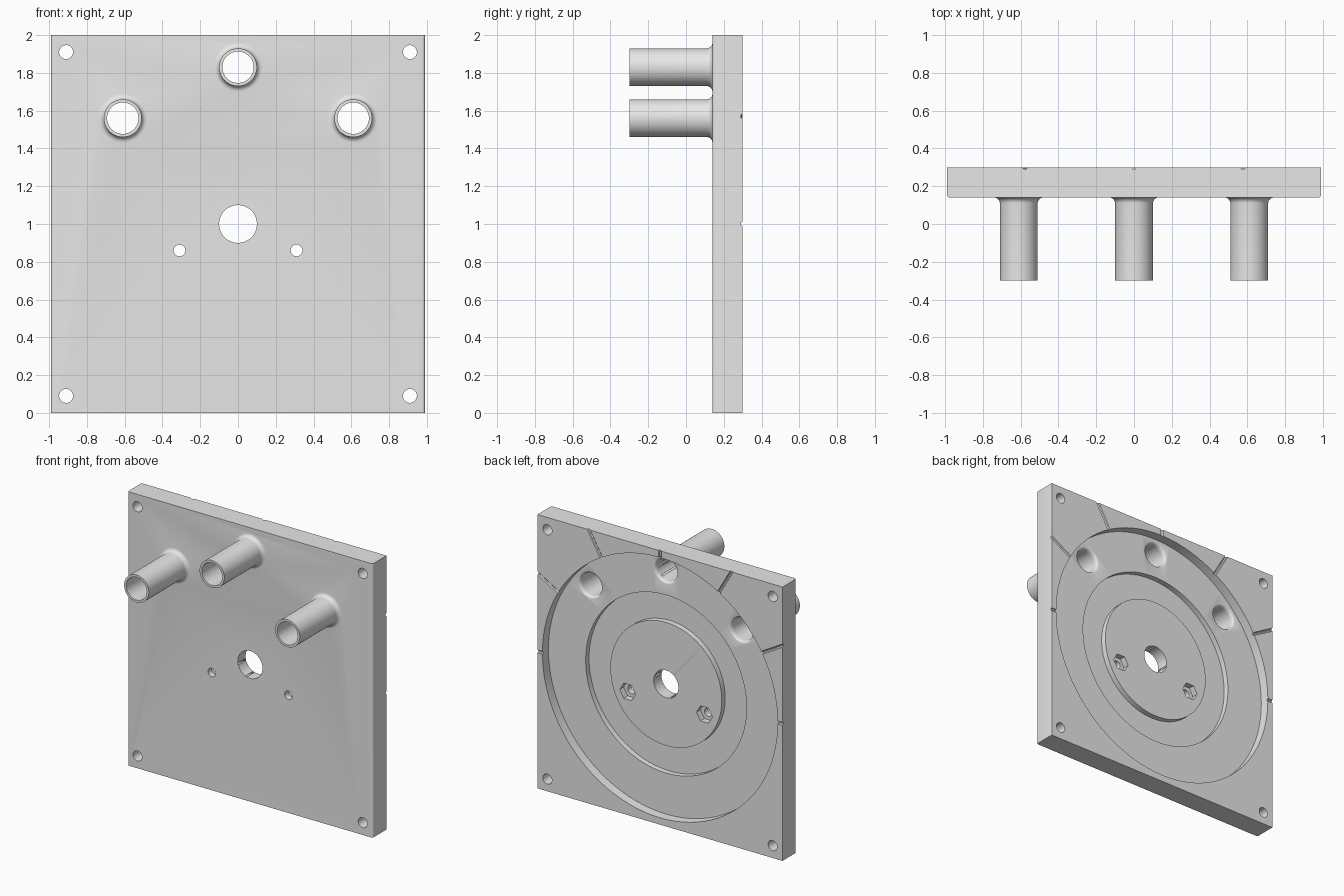
import bpy, bmesh, math
from mathutils import Matrix, Vector

cube = bpy.data.objects.get("Cube")
if cube:
    bpy.data.objects.remove(cube, do_unlink=True)

FRONT, BACK, FLOOR, GROOVE = 0.14, 0.30, 0.23, 0.19
MID = 1.0

grey = bpy.data.materials.new("plain grey")
grey.use_nodes = True
grey.diffuse_color = (0.8, 0.8, 0.8, 1)
grey.node_tree.nodes["Principled BSDF"].inputs["Base Color"].default_value = (0.8, 0.8, 0.8, 1)


def add_object(name, bm):
    bmesh.ops.recalc_face_normals(bm, faces=bm.faces)
    mesh = bpy.data.meshes.new(name)
    bm.to_mesh(mesh)
    bm.free()
    mesh.materials.append(grey)
    obj = bpy.data.objects.new(name, mesh)
    bpy.context.collection.objects.link(obj)
    return obj


def lathe(name, profile, x=0.0, z=MID, steps=48):
    """Spin (radius, y) points, running axis to axis, about a line along y."""
    bm = bmesh.new()
    verts = [bm.verts.new((r, y, 0)) for r, y in profile]
    edges = [bm.edges.new(pair) for pair in zip(verts, verts[1:])]
    bmesh.ops.spin(bm, geom=verts + edges, cent=(0, 0, 0), axis=(0, 1, 0),
                   angle=math.tau, steps=steps, use_duplicate=False)
    bmesh.ops.remove_doubles(bm, verts=bm.verts, dist=1e-5)
    bmesh.ops.translate(bm, verts=bm.verts, vec=(x, 0, z))
    return add_object(name, bm)


def rod(name, radius, y0, y1, x=0.0, z=MID, steps=32):
    return lathe(name, [(0, y0), (radius, y0), (radius, y1), (0, y1)], x, z, steps)


def combine(target, other, operation):
    mod = target.modifiers.new(operation.lower(), 'BOOLEAN')
    mod.object, mod.operation, mod.solver = other, operation, 'EXACT'
    bpy.context.view_layer.objects.active = target
    bpy.ops.object.modifier_apply(modifier=mod.name)
    bpy.data.objects.remove(other, do_unlink=True)


# Square plate with its two upright front edges rounded
bm = bmesh.new()
bmesh.ops.create_cube(bm, size=1)
bmesh.ops.scale(bm, vec=(1.98, BACK - FRONT, 2), verts=bm.verts)
bmesh.ops.translate(bm, vec=(0, (FRONT + BACK) / 2, MID), verts=bm.verts)
uprights = [e for e in bm.edges if all(v.co.y < 0.2 for v in e.verts)
            and abs(e.verts[0].co.x - e.verts[1].co.x) < 0.01]
bmesh.ops.bevel(bm, geom=uprights, offset=0.015, segments=4, profile=0.5, affect='EDGES')
plate = add_object("mounting_plate", bm)

# Round recess in the back, with a deeper ring around a raised middle disc
combine(plate, lathe("recess_cutter", [
    (0, 0.4), (0.95, 0.4), (0.95, FLOOR), (0.65, FLOOR), (0.65, GROOVE),
    (0.45, GROOVE), (0.45, FLOOR), (0, FLOOR)], steps=96), 'DIFFERENCE')

# Three tubes with filleted roots, bored through and flared at the back
fillet = 0.03
root = [(0.1 + fillet * (1 - math.cos(a)), FRONT - fillet + fillet * math.sin(a))
        for a in (math.radians(15 * i) for i in range(7))]
flare = [(0.083 + 0.015 * (1 - math.cos(a)), FLOOR - 0.03 + 0.03 * math.sin(a))
         for a in (math.radians(18 * i) for i in range(6))]
spots = [(-0.61, 1.56), (0, 1.83), (0.61, 1.56)]
for x, z in spots:
    tube = [(0, -0.3), (0.1, -0.3)] + root + [(0.13, 0.16), (0, 0.16)]
    combine(plate, lathe("tube", tube, x, z), 'UNION')
for x, z in spots:
    bore = [(0, -0.4), (0.083, -0.4)] + flare + [(0.098, 0.26), (0, 0.26)]
    combine(plate, lathe("bore_cutter", bore, x, z), 'DIFFERENCE')

# Centre hole and corner screw holes
combine(plate, rod("centre_cutter", 0.1, 0, 0.4, steps=48), 'DIFFERENCE')
for x in (-0.91, 0.91):
    for z in (0.09, 1.91):
        combine(plate, rod("corner_cutter", 0.037, 0, 0.4, x, z), 'DIFFERENCE')

# Bolt holes with hexagonal nut pockets in the raised disc
for x in (-0.31, 0.31):
    combine(plate, rod("bolt_cutter", 0.031, 0, 0.4, x, 0.86), 'DIFFERENCE')
    combine(plate, rod("nut_cutter", 0.064, 0.185, 0.26, x, 0.86, 6), 'DIFFERENCE')

# Fine radial index grooves from the recess to the plate edge
for i in range(7):
    angle = math.radians(30 * i)
    out = Vector((math.cos(angle), 0, math.sin(angle)))
    bm = bmesh.new()
    bmesh.ops.create_cone(bm, cap_ends=True, segments=8, radius1=0.011,
                          radius2=0.011, depth=0.4)
    bmesh.ops.transform(bm, verts=bm.verts, matrix=Matrix.Translation(
        out * 1.1 + Vector((0, BACK, MID))) @ out.to_track_quat('Z', 'Y').to_matrix().to_4x4())
    combine(plate, add_object("index_cutter", bm), 'DIFFERENCE')

bpy.ops.object.select_all(action='DESELECT')
plate.select_set(True)
bpy.context.view_layer.objects.active = plate
bpy.ops.object.shade_smooth_by_angle(angle=math.radians(30))
